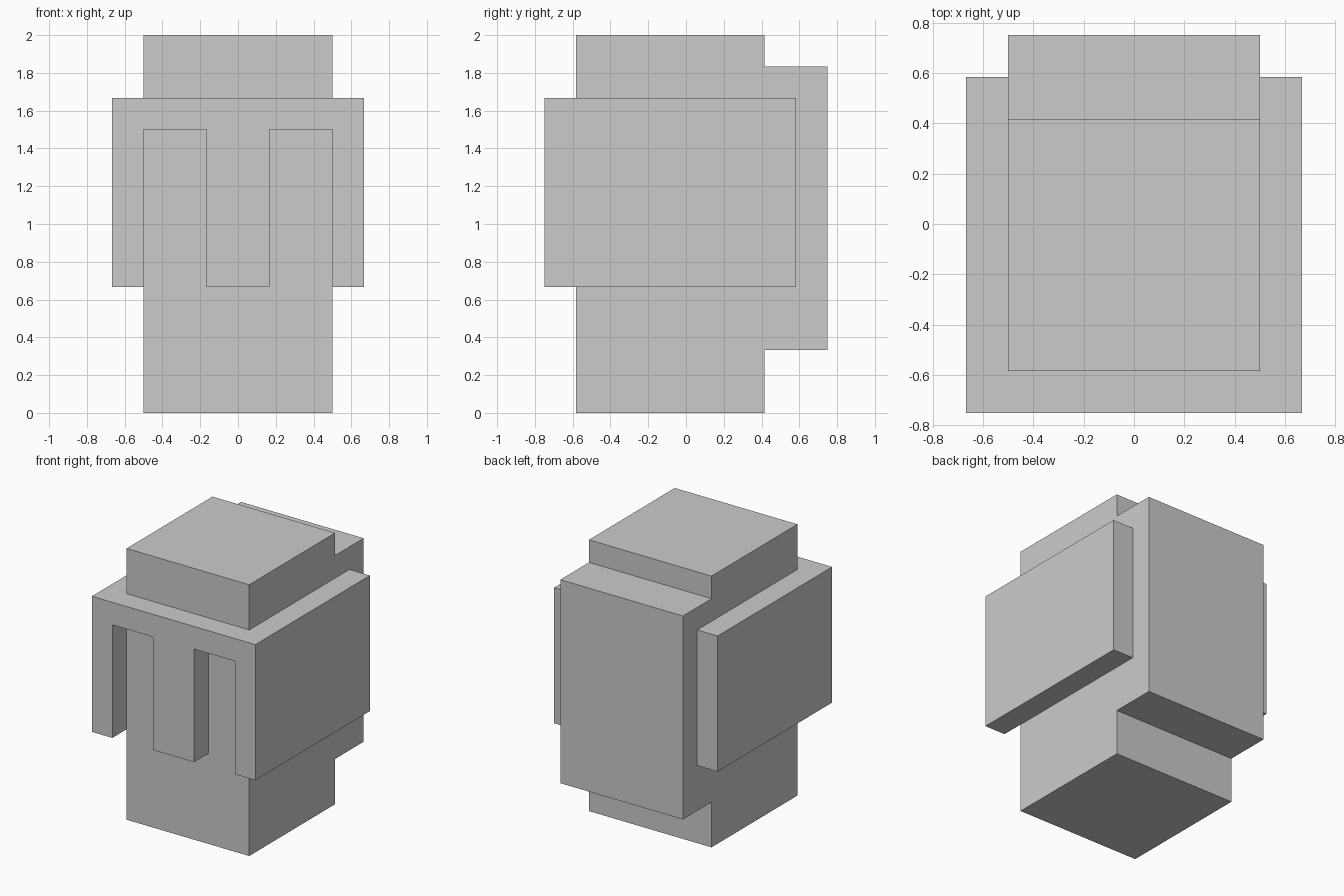
import bpy, bmesh
from mathutils import Vector

if "Cube" in bpy.data.objects:
    bpy.data.objects.remove(bpy.data.objects["Cube"])

U = 1 / 6  # the whole model sits on a grid of sixths


def finish(name, bm):
    bmesh.ops.recalc_face_normals(bm, faces=bm.faces[:])
    mesh = bpy.data.meshes.new(name)
    bm.to_mesh(mesh)
    bm.free()
    obj = bpy.data.objects.new(name, mesh)
    bpy.context.collection.objects.link(obj)
    return obj


def box(name, lo, hi):
    lo, hi = Vector(lo) * U, Vector(hi) * U
    bm = bmesh.new()
    bmesh.ops.create_cube(bm, size=1)
    for v in bm.verts:
        v.co = (lo + hi) / 2 + v.co * (hi - lo)
    return finish(name, bm)


def extrude_back(bm, faces, depth):
    """Extrude faces along +y and return the new end caps."""
    geom = bmesh.ops.extrude_face_region(bm, geom=faces)["geom"]
    moved = [g for g in geom if isinstance(g, bmesh.types.BMVert)]
    bmesh.ops.translate(bm, verts=moved, vec=(0, depth * U, 0))
    return [g for g in geom if isinstance(g, bmesh.types.BMFace)]


# Body and the pack on its back
box("body", (-3, -3.5, 0), (3, 2.5, 12))
box("backpack", (-3, 2.5, 2), (3, 4.5, 11))

# Wrap-around guard: front plate with two open slots, plus side panels
bm = bmesh.new()
side = [(3, 4), (4, 4), (4, 10), (3, 10), (3, 9)]
outlines = [side, [(-x, z) for x, z in reversed(side)],
            [(-1, 4), (1, 4), (1, 9), (3, 9), (3, 10),
             (-3, 10), (-3, 9), (-1, 9)]]
for pts in outlines:
    bm.faces.new([bm.verts.new((x * U, -4.5 * U, z * U)) for x, z in pts])
bmesh.ops.remove_doubles(bm, verts=bm.verts[:], dist=1e-4)
caps = extrude_back(bm, bm.faces[:], 1)
arms = [f for f in caps if abs(f.calc_center_median().x) > 2 * U]
extrude_back(bm, arms, 7)
bmesh.ops.recalc_face_normals(bm, faces=bm.faces[:])
bmesh.ops.dissolve_limit(bm, angle_limit=0.02, verts=bm.verts[:], edges=bm.edges[:])
finish("face_guard", bm)
